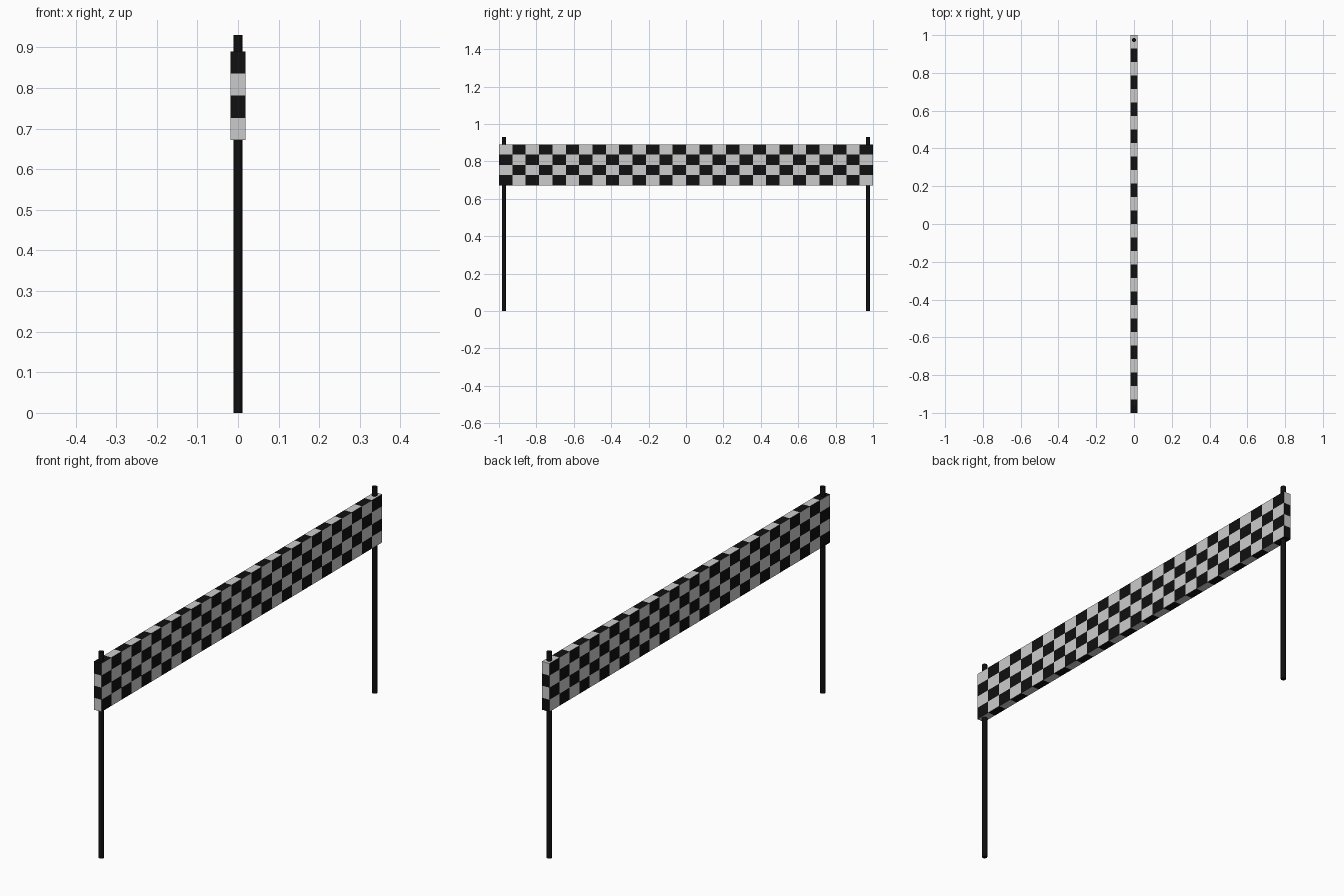
import bpy, bmesh, math
from mathutils import Matrix, Vector

if "Cube" in bpy.data.objects:
    bpy.data.objects.remove(bpy.data.objects["Cube"])

COLS, ROWS = 28, 4
Z0, Z1, DEPTH = 0.672, 0.89, 0.037
CW, RH = 2 / COLS, (Z1 - Z0) / ROWS


def material(name, value):
    m = bpy.data.materials.new(name)
    m.diffuse_color = (value, value, value, 1)
    m.use_nodes = True
    m.node_tree.nodes["Principled BSDF"].inputs["Base Color"].default_value = m.diffuse_color
    return m


light = material("light_check", 0.8)
black = material("black", 0.005)

# Banner: a thin box sliced into rows and columns, checks alternating round every edge
bm = bmesh.new()
bmesh.ops.create_cube(bm, size=1, matrix=Matrix.Translation((0, 0, (Z0 + Z1) / 2))
                      @ Matrix.Diagonal((DEPTH, 2, Z1 - Z0, 1)))


def slice_at(co, no):
    bmesh.ops.bisect_plane(bm, geom=bm.verts[:] + bm.edges[:] + bm.faces[:],
                           plane_co=co, plane_no=no)


for i in range(1, COLS):
    slice_at(Vector((0, -1 + i * CW, 0)), Vector((0, 1, 0)))
for j in range(1, ROWS):
    slice_at(Vector((0, 0, Z0 + j * RH)), Vector((0, 0, 1)))
bm.normal_update()
for f in bm.faces:
    # faces on the ends, top and bottom count as one cell beyond the sides
    c = f.calc_center_median() + Vector((0, f.normal.y * CW / 2, f.normal.z * RH / 2))
    col = math.floor((c.y + 1) / CW)
    row = math.floor((Z1 - c.z) / RH)
    if abs(f.normal.y) > 0.5:
        col = -1 if f.normal.y < 0 else COLS
    if abs(f.normal.z) > 0.5:
        row = -1 if f.normal.z > 0 else ROWS
    f.material_index = (col + row) % 2
mesh = bpy.data.meshes.new("checkered_banner")
bm.to_mesh(mesh)
bm.free()
mesh.materials.append(light)
mesh.materials.append(black)
bpy.context.collection.objects.link(bpy.data.objects.new("checkered_banner", mesh))

# Poles: one at each end, passing up through the banner
for side, name in ((-1, "front_pole"), (1, "back_pole")):
    bpy.ops.mesh.primitive_cylinder_add(vertices=16, radius=0.011, depth=0.93,
                                        location=(0, side * 0.974, 0.465))
    pole = bpy.context.object
    pole.name = name
    pole.data.materials.append(black)
    bpy.ops.object.shade_smooth_by_angle()
